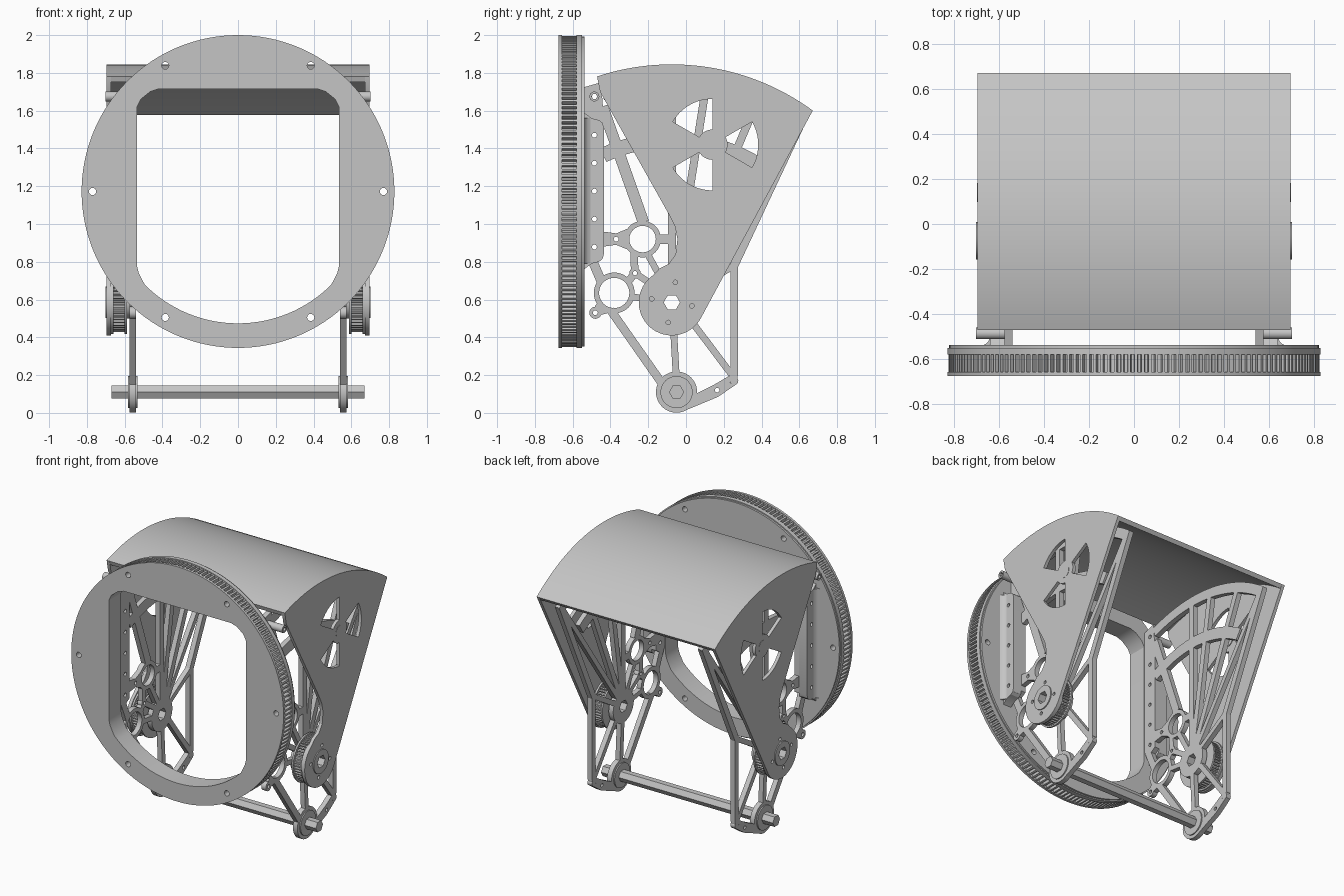
import bpy, bmesh
from math import cos, sin, pi, radians
from mathutils import Vector
from mathutils.geometry import delaunay_2d_cdt

if "Cube" in bpy.data.objects:
    bpy.data.objects.remove(bpy.data.objects["Cube"], do_unlink=True)

grey = bpy.data.materials.new("plain_grey")
grey.use_nodes = True
grey.diffuse_color = (0.56, 0.56, 0.56, 1)
for node in grey.node_tree.nodes:
    if node.type == "BSDF_PRINCIPLED":
        node.inputs["Base Color"].default_value = grey.diffuse_color

# How a flat drawing (u, v) with depth w is placed in space
FRAMES = {"side": lambda u, v, w: (w, u, v),
          "front": lambda u, v, w: (u, w, v),
          "plan": lambda u, v, w: (u, v, w)}


def arc(c, r, a, b, n=32):
    return [(c[0] + r * cos(radians(a + (b - a) * i / n)),
             c[1] + r * sin(radians(a + (b - a) * i / n))) for i in range(n + 1)]


def circle(c, r, n=48):
    return arc(c, r, 0, 360, n)[:-1]


def band(c, r0, r1, a, b):
    return arc(c, r1, a, b) + arc(c, r0, b, a)


def bar(p, q, w):
    p, q = Vector(p), Vector(q)
    d = (q - p).normalized()
    s = Vector((-d.y, d.x)) * w / 2
    return [tuple(v) for v in (p - s, q - s, q + s, p + s)]


def gear(c, root, tip, teeth):
    pts = []
    for i in range(teeth):
        for f, r in ((0, root), (.4, root), (.5, tip), (.9, tip)):
            a = 2 * pi * (i + f) / teeth
            pts.append((c[0] + r * cos(a), c[1] + r * sin(a)))
    return pts


def is_solid(p, loops):
    """Even-odd test: inside the outline and outside its holes."""
    inside = False
    for loop in loops:
        for (ax, ay), (bx, by) in zip(loop, loop[1:] + loop[:1]):
            if (ay > p[1]) != (by > p[1]) and p[0] < ax + (p[1] - ay) * (bx - ax) / (by - ay):
                inside = not inside
    return inside


def plate(name, shapes, w0, w1, frame="side", mirror=True):
    """Extrude shapes, each a list [outline, hole, hole...], from depth w0 to w1."""
    bm = bmesh.new()
    put = FRAMES[frame]
    for loops in shapes:
        pts, edges = [], []
        for loop in loops:
            k, n = len(pts), len(loop)
            pts += [Vector(p) for p in loop]
            edges += [(k + i, k + (i + 1) % n) for i in range(n)]
        out = delaunay_2d_cdt(pts, edges, [], 0, 1e-6)
        verts = [bm.verts.new(put(p[0], p[1], w0)) for p in out[0]]
        faces = [bm.faces.new([verts[i] for i in f]) for f in out[2]
                 if is_solid(sum((out[0][i] for i in f), Vector((0, 0))) / len(f), loops)]
        ext = bmesh.ops.extrude_face_region(bm, geom=faces, use_keep_orig=True)
        top = [e for e in ext["geom"] if isinstance(e, bmesh.types.BMVert)]
        bmesh.ops.translate(bm, verts=top, vec=put(0, 0, w1 - w0))
    loose = [v for v in bm.verts if not v.link_faces]
    bmesh.ops.delete(bm, geom=loose, context="VERTS")
    bmesh.ops.recalc_face_normals(bm, faces=bm.faces)
    me = bpy.data.meshes.new(name)
    bm.to_mesh(me)
    bm.free()
    me.materials.append(grey)
    for p in me.polygons:
        p.use_smooth = True
    me.set_sharp_from_angle(angle=radians(25))
    ob = bpy.data.objects.new(name, me)
    bpy.context.scene.collection.objects.link(ob)
    if mirror:
        ob.modifiers.new("mirror", "MIRROR").use_axis[0] = True


PIVOT, FOOT = (-.075, .585), (-.05, .11)
HEX = circle(PIVOT, .043, 6)


def polar(r, a):
    return arc(PIVOT, r, a, a, 1)[0]


# Toothed front ring with a shaped opening and six bolt holes
C = (0, 1.172)
right = [(.535, .78), (.535, 1.62), (.515, 1.66), (.465, 1.70), (.42, 1.715)]
left = [(-x, z) for x, z in reversed(right)]
opening = right + left + [(-.525, .74)] + arc(C, .698, 225, 315) + [(.525, .74)]
bolts = [circle(p, .019, 16) for p in circle(C, .77, 6)]
for name, rim, y0, y1 in (
        ("ring_front_plate", circle(C, .828, 128), -.675, -.657),
        ("ring_teeth", gear(C, .798, .824, 168), -.657, -.58),
        ("ring_back_flange", circle(C, .828, 128), -.58, -.55),
        ("ring_back_step", circle(C, .82, 128), -.55, -.537)):
    plate(name, [[rim, opening] + bolts], y0, y1, "front", False)

# Mounting tabs behind the ring
tab_holes = [circle((-.485, .878 + .148 * i), .013, 16) for i in range(5)]
tab = [(-.54, .76), (-.50, .79), (-.46, .80), (-.442, .815), (-.435, .84), (-.435, 1.51),
       (-.442, 1.535), (-.46, 1.55), (-.50, 1.56), (-.54, 1.59)]
plate("mounting_tab", [[tab] + tab_holes], .575, .64)
plate("tab_fillet", [[[(.635, -.54), (.672, -.54), (.655, -.53), (.646, -.52), (.64, -.505)]]],
      .79, 1.56, "plan")

# Curved hood shell
plate("hood_shell", [[band(PIVOT, 1.23, 1.26, 53.7, 108.3)]], -.695, .695, "side", False)

# Hood side plates with fan-shaped cutouts
FAN = (.14, 1.42)
neck = [(-.455, 1.70), (-.09, 1.05), (-.058, .985), (-.045, .92), (-.055, .84), (-.09, .79),
        (-.14, .765)]
side = arc(PIVOT, 1.26, 53.7, 108.3) + neck + arc(PIVOT, .175, 125, 331.7)
fans = [band(FAN, .08, .242, a, a + 60) for a in (90, 210, 330)]
screws = [circle(polar(.108, a), .012, 12) for a in (80, 170, 260, 350)]
plate("hood_side", [[side, HEX] + fans + screws], .672, .695)
plate("fan_hub", [[circle(FAN, .042)]], .668, .697)

# Pivot pulleys and hubs
plate("pulley_teeth", [[gear(PIVOT, .145, .158, 48), HEX]], .60, .66)
for name, r, x0, x1 in (("pulley_inner_flange", .168, .588, .60),
                        ("pulley_outer_flange", .168, .66, .672),
                        ("pulley_spacer", .085, .575, .588),
                        ("hub_cap", .083, .695, .702)):
    plate(name, [[circle(PIVOT, r), HEX]], x0, x1)

# Truss arm: hub, bearing rings, struts, spokes and curved ribs
R1, R2, BOSS, LINK = (-.23, .92), (-.38, .635), (-.48, .53), (-.27, .74)
KNEE_TOP, KNEE_LOW = (.255, .78), (.255, .17)
arm = [[circle(PIVOT, .115), HEX],
       [circle(FOOT, .109)],
       [circle(R1, .097), circle(R1, .07)],
       [circle(R2, .108), circle(R2, .08)],
       [circle(BOSS, .032, 20), circle(BOSS, .013, 12)],
       [circle(LINK, .03, 20), circle(LINK, .012, 12)],
       [circle(KNEE_TOP, .021, 16)], [circle(KNEE_LOW, .022, 16)],
       [band(PIVOT, 1.13, 1.2, 53.5, 108.5)],
       [band(PIVOT, .82, .90, 57, 115)]]
strip = [(-.537, .84), (-.50, .80), (-.435, .84), (-.435, 1.56), (-.45, 1.75), (-.537, 1.725)]
arm.append([strip, circle((-.485, 1.675), .014, 12)] + tab_holes)
# Tapered lug from the strip to ring one, and the drilled lower rear corner
arm.append([[(-.44, .88), (-.37, .89), (-.31, .865), (-.31, .975), (-.37, .95), (-.44, .96)],
            circle((-.37, .92), .013, 12)])
arm.append([[(-.02, .006), (.17, .085), (.272, .155), (.272, .20), (.235, .20), (.15, .15),
             (.03, .09)],
            circle((.165, .12), .012, 12), circle((.245, .165), .012, 12)])
struts = [
    ((-.13, .16), (-.40, .545), .045),     # lower front edge
    ((-.068, .48), (-.052, .20), .036),    # centre leg
    ((.01, .51), (.24, .205), .036),       # rear leg brace
    ((.255, .195), KNEE_TOP, .04),         # rear edge
    (KNEE_TOP, polar(1.19, 54.4), .044),   # rear upper edge
    ((-.15, .92), (-.06, .92), .05),       # ring one to spoke
    ((-.275, .85), (-.272, .76), .04), ((-.285, .722), (-.31, .69), .04),
    ((-.252, .728), (-.15, .66), .035),
    ((-.20, .835), (-.115, .68), .035),
    ((-.29, .615), (-.18, .60), .035),
    ((-.45, .70), (-.51, .84), .05),       # ring two to strip
    ((-.467, .547), (-.44, .57), .05), ((-.462, .531), (-.41, .545), .03)]
struts += [(polar(.09, a), polar(1.15, a), .042) for a in (67, 81, 90)]
struts += [(polar(.45, 109.5), polar(1.1, 109.5), .06), (polar(.09, 54.5), polar(1.15, 54.5), .035),
           (polar(.09, 30), KNEE_TOP, .035)]
arm += [[bar(*s)] for s in struts]
plate("truss_arm", arm, .54, .575)

# Stand-offs, foot bearings and the hexagonal cross shaft
post = (-.485, 1.675)
plate("stand_off", [[circle(post, .026, 24), circle(post, .015, 6)]], .57, .702)
plate("foot_bearing", [[circle(FOOT, .085)]], .532, .583)
plate("cross_shaft", [[circle(FOOT, .04, 6)]], -.67, .67, "side", False)
